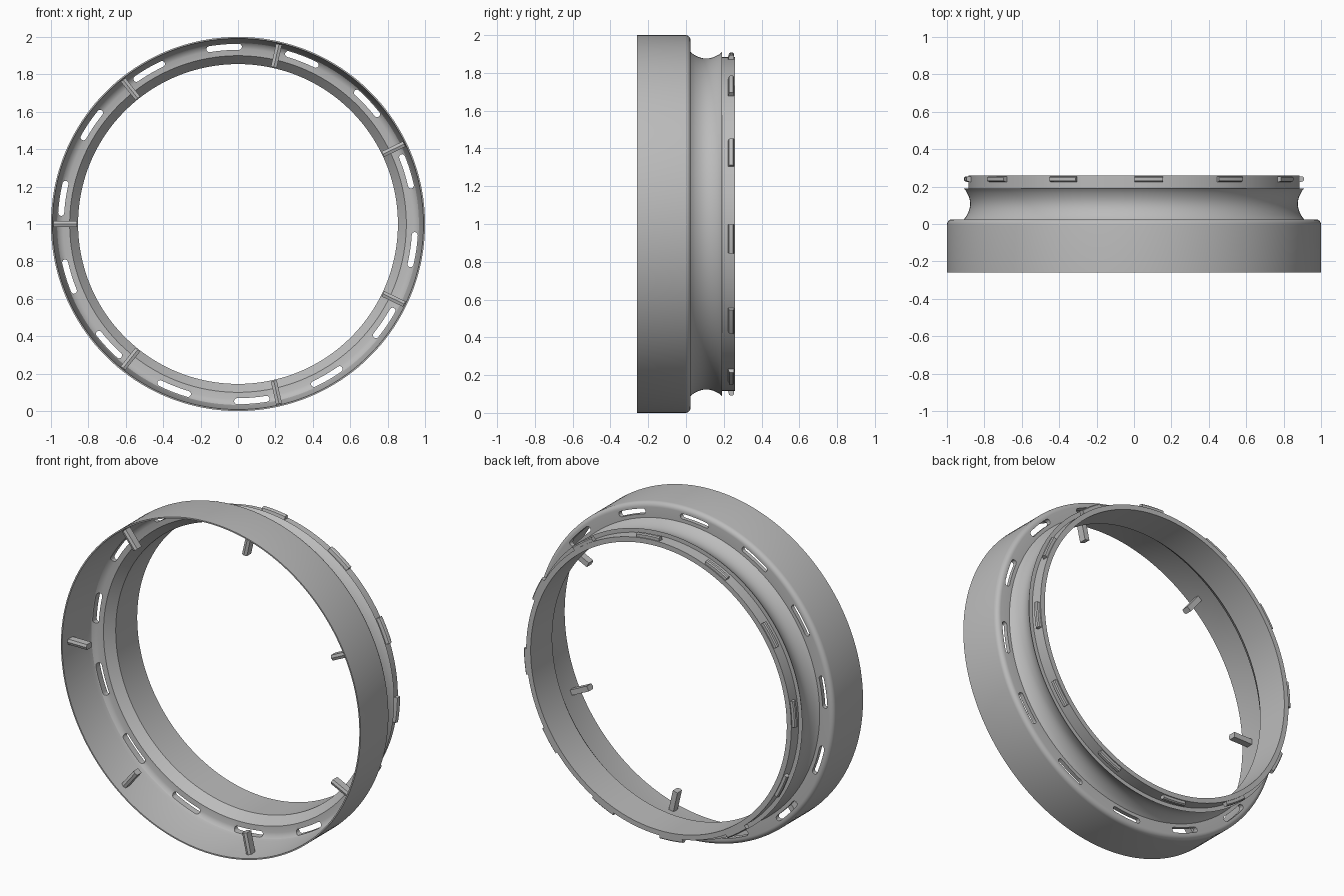
import bpy, bmesh
from math import sin, cos, pi, radians

cube = bpy.data.objects.get("Cube")
if cube:
    bpy.data.objects.remove(cube, do_unlink=True)

grey = bpy.data.materials.new("plain grey")
grey.use_nodes = True
grey.diffuse_color = (0.5, 0.5, 0.5, 1)
grey.node_tree.nodes["Principled BSDF"].inputs["Base Color"].default_value = (0.5, 0.5, 0.5, 1)


def polar(r, y, a):
    return (r * cos(a), y, r * sin(a))


def finish(bm, name):
    bmesh.ops.recalc_face_normals(bm, faces=bm.faces[:])
    mesh = bpy.data.meshes.new(name)
    bm.to_mesh(mesh)
    bm.free()
    mesh.materials.append(grey)
    ob = bpy.data.objects.new(name, mesh)
    ob.location.z = 1
    bpy.context.collection.objects.link(ob)
    return ob


def select_only(ob):
    bpy.ops.object.select_all(action='DESELECT')
    ob.select_set(True)
    bpy.context.view_layer.objects.active = ob


def sweep(bm, profile, start, end, steps, closed=False):
    """Sweep a closed (radius, y) profile about the y axis."""
    count = steps if closed else steps + 1
    rings = [[bm.verts.new(polar(r, y, start + (end - start) * i / steps)) for r, y in profile]
             for i in range(count)]
    n = len(profile)
    for i in range(steps):
        a, b = rings[i], rings[(i + 1) % count]
        for j in range(n):
            k = (j + 1) % n
            bm.faces.new((a[j], a[k], b[k], b[j]))
    if not closed:
        bm.faces.new(rings[0])
        bm.faces.new(rings[-1])


# Ring body: thin skirt, rounded shoulder, concave neck, straight collar
shoulder = [(0.972 + 0.028 * cos(t * pi / 12), -0.003 + 0.028 * sin(t * pi / 12)) for t in range(7)]
neck = [(0.91 - 0.034 * sin(pi * t / 14) ** 0.8, 0.025 + 0.165 * t / 14) for t in range(15)]
inside = [(0.855, 0.26), (0.855, 0.055), (0.90, 0.003), (0.936, 0.0),
          (0.955, -0.006), (0.967, -0.018), (0.973, -0.04), (0.992, -0.26)]
profile = [(1.0, -0.26)] + shoulder + neck + [(0.885, 0.19), (0.885, 0.26)] + inside
bm = bmesh.new()
sweep(bm, profile, 0, 2 * pi, 180, closed=True)
body = finish(bm, "ring_body")

# Curved slots with rounded ends through the shoulder
bm = bmesh.new()
mid, half, span = 0.947, 0.016, radians(4.8)
for k in range(14):
    centre = radians(94.5) + k * 2 * pi / 14
    outline = [(mid + half, -span + span * i / 4) for i in range(9)]
    outline += [(mid + half * cos(t * pi / 6), span + half / mid * sin(t * pi / 6)) for t in range(1, 6)]
    outline += [(mid - half, span - span * i / 4) for i in range(9)]
    outline += [(mid - half * cos(t * pi / 6), -span - half / mid * sin(t * pi / 6)) for t in range(1, 6)]
    low = [bm.verts.new(polar(r, -0.09, centre + a)) for r, a in outline]
    high = [bm.verts.new(polar(r, 0.08, centre + a)) for r, a in outline]
    bm.faces.new(low)
    bm.faces.new(high)
    for i in range(len(low)):
        j = (i + 1) % len(low)
        bm.faces.new((low[i], low[j], high[j], high[i]))
cutter = finish(bm, "slot_cutter")
cutter.hide_render = True
cut = body.modifiers.new("slots", 'BOOLEAN')
cut.operation = 'DIFFERENCE'
cut.solver = 'EXACT'
cut.object = cutter
select_only(body)
bpy.ops.object.modifier_apply(modifier="slots")
bpy.data.objects.remove(cutter, do_unlink=True)
bpy.ops.object.shade_smooth_by_angle(angle=radians(28))

# Locking tabs around the collar
bm = bmesh.new()
tab = [(0.88, 0.222), (0.904, 0.228), (0.908, 0.234), (0.908, 0.248), (0.902, 0.254), (0.88, 0.254)]
for k in range(12):
    a = radians(25 + 30 * k)
    sweep(bm, tab, a - radians(4.9), a + radians(4.9), 6)
tabs = finish(bm, "locking_tabs")
select_only(tabs)
bpy.ops.object.shade_smooth_by_angle(angle=radians(20))

# Radial pins inside the skirt, each with a shallow ridge on its front
bm = bmesh.new()
section = [(-0.016, -0.17), (-0.016, -0.212), (0, -0.218), (0.016, -0.212), (0.016, -0.17)]
for k in range(7):
    a = pi + k * 2 * pi / 7
    ends = [[bm.verts.new((r * cos(a) - w * sin(a), y, r * sin(a) + w * cos(a))) for w, y in section]
            for r in (0.86, 0.986)]
    for end in ends:
        bm.faces.new(end)
    for i in range(5):
        j = (i + 1) % 5
        bm.faces.new((ends[0][i], ends[0][j], ends[1][j], ends[1][i]))
finish(bm, "radial_pins")
